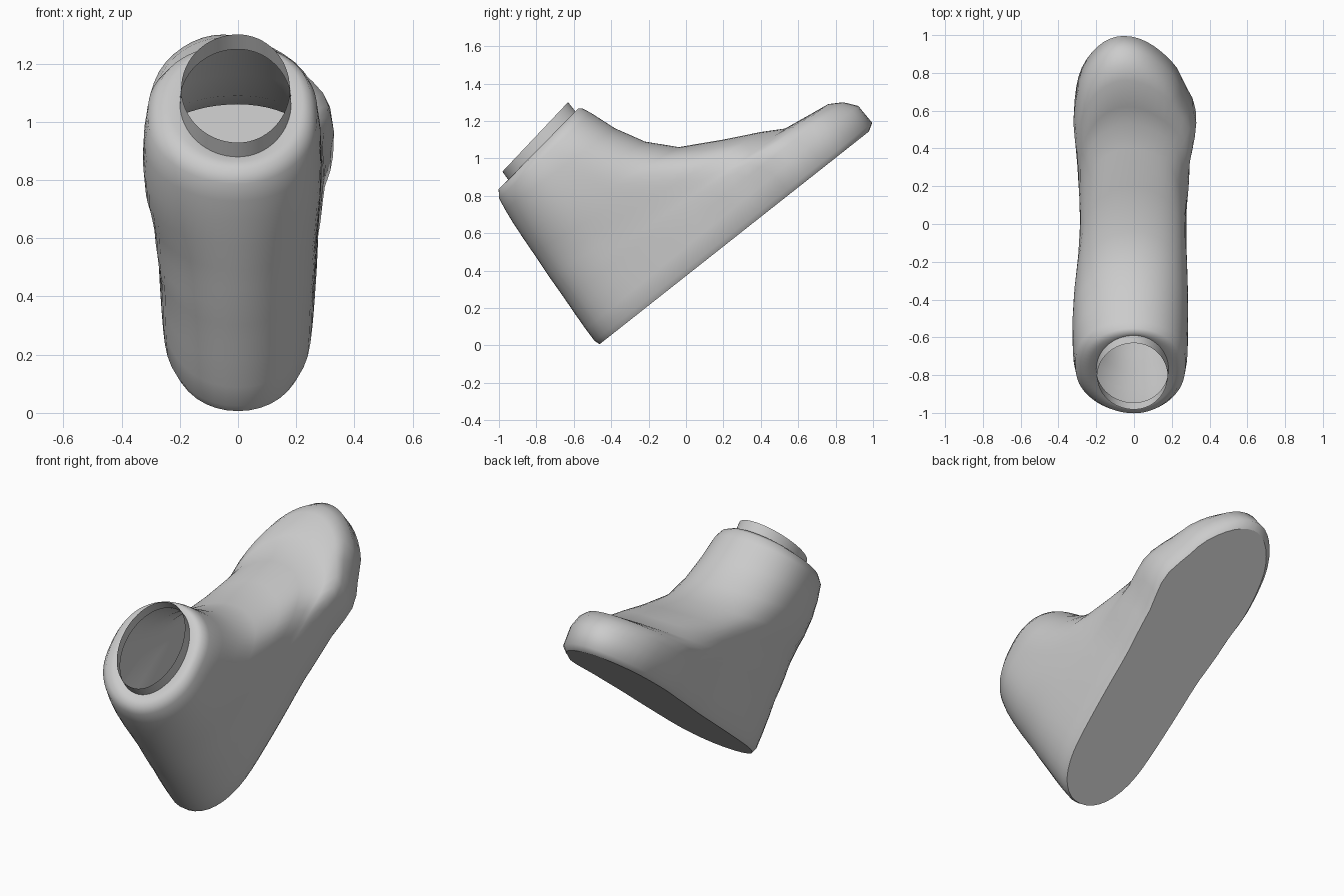
import bpy, bmesh, math

if "Cube" in bpy.data.objects:
    bpy.data.objects.remove(bpy.data.objects["Cube"])

TILT = math.radians(38.3)
CS, SN = math.cos(TILT), math.sin(TILT)
N = 64  # points per ring


def lerp_table(table, s):
    """Smooth interpolation in a list of (position, left, right) widths."""
    s = min(max(s, table[0][0]), table[-1][0])
    for a, b in zip(table, table[1:]):
        if s <= b[0]:
            t = (s - a[0]) / (b[0] - a[0])
            t = t * t * (3 - 2 * t)
            return [a[i] + (b[i] - a[i]) * t for i in (1, 2)]


# half widths along the sole: distance from heel, left, right
WIDTH = [(0, .25, .25), (.32, .265, .262), (.85, .275, .275), (1.15, .30, .295),
         (1.4, .325, .335), (1.62, .325, .285), (1.9, .30, .22)]


def ring(sb, hb, sf, hf, nb, nf, wb, wf, lean=0.0, fixed=None):
    """Loop in the tilted frame running from heel (sb, hb) to front (sf, hf)."""
    pts = []
    for i in range(N):
        a = 2 * math.pi * i / N
        u = (1 - math.cos(a)) / 2
        right = math.sin(a) >= 0
        n = nb if u < .5 else nf
        shape = math.sqrt(max(0, 1 - abs(2 * u - 1) ** n))
        s, h = sb + (sf - sb) * u, hb + (hf - hb) * u
        wl, wr = fixed or lerp_table(WIDTH, s)
        k = wb + (wf - wb) * u ** 2.2
        wl, wr = wl * k * (1 + lean), wr * k * (1 - lean)
        c = -.055 * max(0, s - 1) / .9
        x = c + (wr - c) * shape if right else c - (wl + c) * shape
        pts.append((x, -.47 + s * CS - h * SN, s * SN + h * CS))
    return pts


def make(name, rings, fill=False, angle=80):
    """Skin a stack of rings, or fill one flat ring with cross strips."""
    bm = bmesh.new()
    loops = [[bm.verts.new(p) for p in r] for r in rings]
    for a, b in zip(loops, loops[1:]):
        for i in range(N):
            j = (i + 1) % N
            bm.faces.new((a[i], a[j], b[j], b[i]))
    if fill:
        v = loops[0]
        for i in range(N // 2):
            quad = [v[i], v[i + 1], v[(N - i - 1) % N], v[(N - i) % N]]
            bm.faces.new(list(dict.fromkeys(quad)))
    bmesh.ops.recalc_face_normals(bm, faces=bm.faces)
    if fill:
        for f in bm.faces:
            f.normal_update()
            if f.normal.z > 0:
                f.normal_flip()
    me = bpy.data.meshes.new(name)
    bm.to_mesh(me)
    bm.free()
    ob = bpy.data.objects.new(name, me)
    bpy.context.collection.objects.link(ob)
    bpy.context.view_layer.objects.active = ob
    ob.select_set(True)
    bpy.ops.object.shade_smooth_by_angle(angle=math.radians(angle))
    ob.select_set(False)


sole_edge = ring(.010, .00, 1.845, .00, 6, 4.8, .92, .93)

# flat sole
make("sole", [sole_edge], fill=True)

# shoe shell: rounded sole edge, toe cap, instep, heel, rolled collar and rim
make("shoe_shell", [
    sole_edge,
    ring(.000, .03, 1.888, .026, 6, 4.8, .98, 1),
    ring(.002, .11, 1.885, .143, 6, 4.8, 1, 1),
    ring(.008, .22, 1.834, .208, 6, 4.6, 1.01, .97),
    ring(.014, .30, 1.765, .25, 5.5, 4.4, 1.03, .92),
    ring(.018, .37, 1.606, .274, 5, 4, 1.05, .88, .01),
    ring(.022, .45, 1.504, .29, 4.5, 3.8, 1.07, .87, .02),
    ring(.028, .52, 1.39, .356, 4, 3.5, 1.09, .88, .02),
    ring(.034, .60, 1.208, .448, 3.5, 3.2, 1.12, .94, .03),
    ring(.041, .70, .995, .565, 3, 3, 1.16, 1.04, .05),
    ring(.050, .80, .872, .70, 2.7, 2.8, 1.17, 1.1, .06),
    ring(.060, .88, .79, .855, 2.4, 2.6, 1.15, 1.12, .06),
    ring(.072, .945, .74, 1.0, 2.2, 2.5, 1.1, 1.1, .06),
    ring(.10, .985, .72, 1.045, 2.1, 2.4, 1.0, 1.0, .05),
    ring(.14, .990, .70, 1.06, 2, 2.2, .87, .86, .03),
    ring(.172, .985, .68, 1.055, 2, 2, 1, 1, 0, (.20, .183)),
    ring(.174, 1.046, .68, 1.12, 2, 2, 1, 1, 0, (.195, .178)),
])
